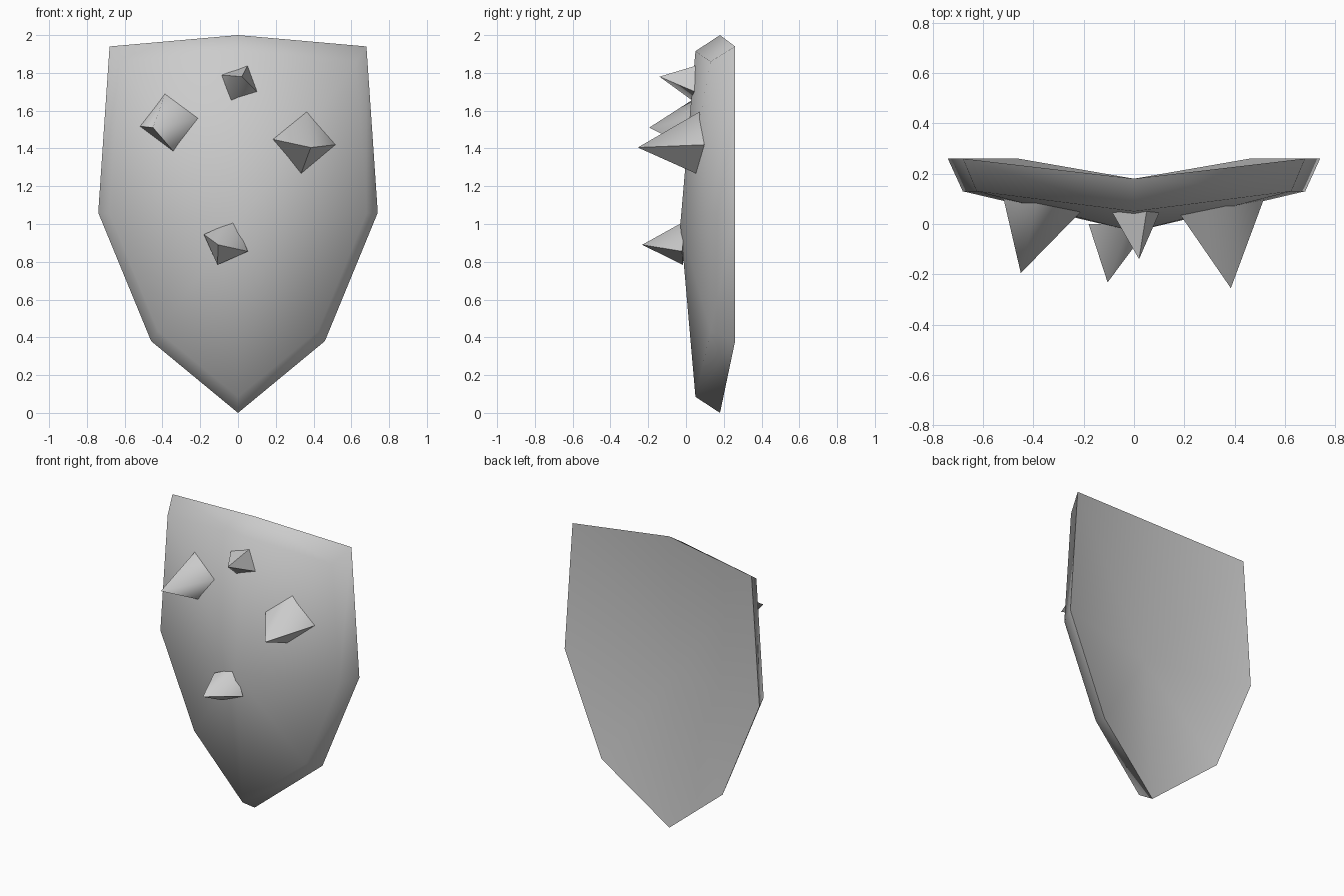
import bpy, bmesh
from math import sin, cos, radians
from mathutils import Vector

if "Cube" in bpy.data.objects:
    bpy.data.objects.remove(bpy.data.objects["Cube"])


def make_object(name, verts, faces, angle):
    mesh = bpy.data.meshes.new(name)
    bm = bmesh.new()
    vs = [bm.verts.new(v) for v in verts]
    for f in faces:
        bm.faces.new([vs[i] for i in f])
    bmesh.ops.recalc_face_normals(bm, faces=bm.faces)
    bm.to_mesh(mesh)
    bm.free()
    ob = bpy.data.objects.new(name, mesh)
    bpy.context.collection.objects.link(ob)
    bpy.ops.object.select_all(action='DESELECT')
    ob.select_set(True)
    bpy.context.view_layer.objects.active = ob
    bpy.ops.object.shade_smooth_by_angle(angle=radians(angle))
    return ob


# Shield outline (x, z): right half mirrored to a closed loop
half = [(0.68, 1.94), (0.74, 1.06), (0.46, 0.38)]
outline = [(0, 2.0)] + half + [(0, 0.0)] + [(-x, z) for x, z in reversed(half)]
n = len(outline)

# Back rim, smaller front rim, and a raised hub on each side
back = [(x, 0.26 if x else 0.18, z) for x, z in outline]
front = [(x * 0.92, 0.13 if x else 0.05, 1 + (z - 1) * 0.915) for x, z in outline]
verts = back + front + [(0, 0.10, 1.03), (0, -0.03, 1.0)]
faces = []
for i in range(n):
    j = (i + 1) % n
    faces += [(i, j, n + j, n + i), (i, j, 2 * n), (n + i, n + j, 2 * n + 1)]
make_object("shield_plate", verts, faces, 85)


# Four-sided spikes whose bases follow the tilted shield face
def spike(name, centre, apex, radius, roll, tilt):
    c = Vector(centre)
    base = []
    for k in range(4):
        a = radians(roll + 90 * k)
        dx, dz = radius * cos(a), radius * sin(a)
        base.append(c + Vector((dx, tilt * dx + 0.08 * dz, dz)))
    sides = [(k, (k + 1) % 4, 4) for k in range(4)]
    make_object(name, base + [Vector(apex)], sides + [(3, 2, 1, 0)], 80)


spike("spike_top", (0.007, 0.045, 1.745), (0.02, -0.14, 1.78), 0.103, 65, 0.03)
spike("spike_bottom", (-0.064, -0.01, 0.90), (-0.105, -0.232, 0.89), 0.125, 69, -0.06)
spike("spike_left", (-0.36, 0.085, 1.54), (-0.45, -0.195, 1.51), 0.162, 8, -0.16)
spike("spike_right", (0.348, 0.075, 1.435), (0.385, -0.255, 1.405), 0.171, -5, 0.18)
